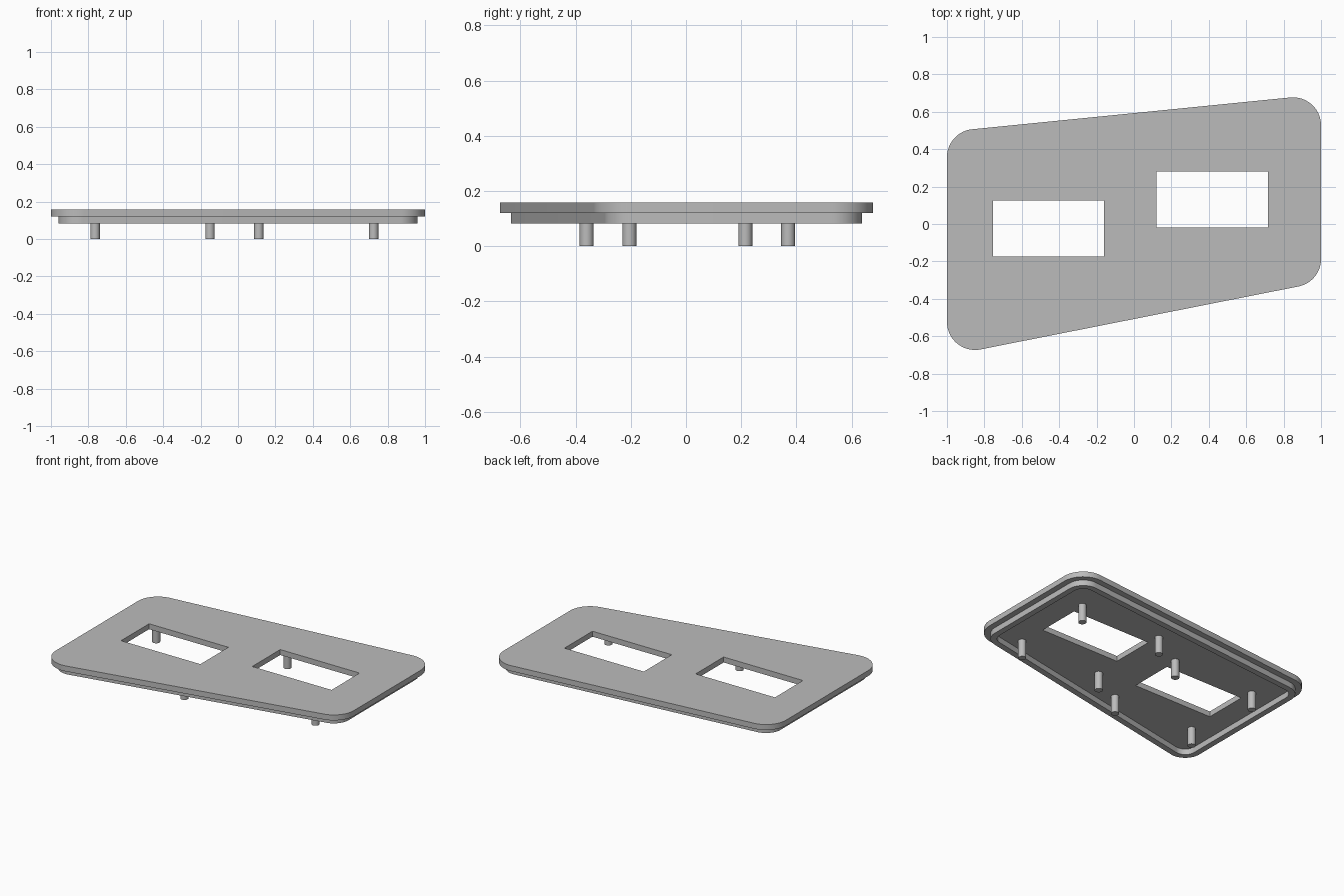
import bpy
import bmesh
import math
from mathutils import Vector

if "Cube" in bpy.data.objects:
    bpy.data.objects.remove(bpy.data.objects["Cube"], do_unlink=True)

# Heights and outline
RIM_Z, PLATE_Z, TOP_Z = 0.082, 0.121, 0.158
CORNERS = [Vector(p) for p in ((-1, -0.706), (1, -0.31), (1, 0.693), (-1, 0.493))]
RADIUS = 0.15

grey = bpy.data.materials.new("plain grey")
grey.use_nodes = True
COLOUR = (0.5, 0.5, 0.5, 1)
grey.diffuse_color = COLOUR
grey.node_tree.nodes["Principled BSDF"].inputs["Base Color"].default_value = COLOUR


def outline(inset=0.0, steps=20):
    """Rounded four-sided outline, moved inwards by inset."""
    points = []
    for i, corner in enumerate(CORNERS):
        before = (corner - CORNERS[i - 1]).normalized()
        after = (CORNERS[(i + 1) % 4] - corner).normalized()
        n1 = Vector((before.y, -before.x))
        n2 = Vector((after.y, -after.x))
        centre = corner - (n1 + n2) * RADIUS / (1 + n1.dot(n2))
        start = math.atan2(n1.y, n1.x)
        sweep = math.acos(n1.dot(n2))
        for k in range(steps + 1):
            a = start + sweep * k / steps
            points.append(centre + Vector((math.cos(a), math.sin(a))) * (RADIUS - inset))
    return points


def rectangle(x, y, width, depth):
    return [Vector((x + sx * width / 2, y + sy * depth / 2))
            for sx, sy in ((-1, -1), (1, -1), (1, 1), (-1, 1))]


def finish(name, bm):
    bmesh.ops.recalc_face_normals(bm, faces=bm.faces)
    mesh = bpy.data.meshes.new(name)
    bm.to_mesh(mesh)
    bm.free()
    mesh.materials.append(grey)
    obj = bpy.data.objects.new(name, mesh)
    bpy.context.collection.objects.link(obj)
    bpy.ops.object.select_all(action="DESELECT")
    obj.select_set(True)
    bpy.context.view_layer.objects.active = obj
    bpy.ops.object.shade_smooth_by_angle(angle=math.radians(30))
    return obj


def slab(name, loops, bottom, top):
    """Solid between two heights; the first loop is outside, the rest are holes."""
    bm = bmesh.new()
    edges = []
    for loop in loops:
        verts = [bm.verts.new((p.x, p.y, bottom)) for p in loop]
        edges += [bm.edges.new((verts[i - 1], verts[i])) for i in range(len(verts))]
    bmesh.ops.triangle_fill(bm, edges=edges, use_beauty=True, use_dissolve=False)
    grown = bmesh.ops.extrude_face_region(bm, geom=bm.faces[:])["geom"]
    moved = [g for g in grown if isinstance(g, bmesh.types.BMVert)]
    bmesh.ops.translate(bm, verts=moved, vec=(0, 0, top - bottom))
    return finish(name, bm)


def pin(name, x, y):
    bm = bmesh.new()
    bmesh.ops.create_cone(bm, cap_ends=True, segments=32, radius1=0.025,
                          radius2=0.025, depth=PLATE_Z)
    bmesh.ops.translate(bm, verts=bm.verts, vec=(x, y, PLATE_Z / 2))
    return finish(name, bm)


# Cover plate with two rectangular openings
openings = {"right": Vector((-0.457, -0.025)), "left": Vector((0.418, 0.13))}
holes = [rectangle(c.x, c.y, 0.595, 0.3) for c in openings.values()]
slab("cover_plate", [outline()] + holes, PLATE_Z, TOP_Z)

# Thin locating rim under the plate
slab("under_rim", [outline(0.04), outline(0.08)], RIM_Z, PLATE_Z)

# Four mounting pins around each opening
for side, c in openings.items():
    for end, dy in (("front", -0.335), ("back", 0.24)):
        for place, dx in (("inner", 0.307), ("outer", -0.307)):
            sign = 1 if side == "right" else -1
            pin(f"{side}_{end}_{place}_pin", c.x + sign * dx, c.y + dy)
